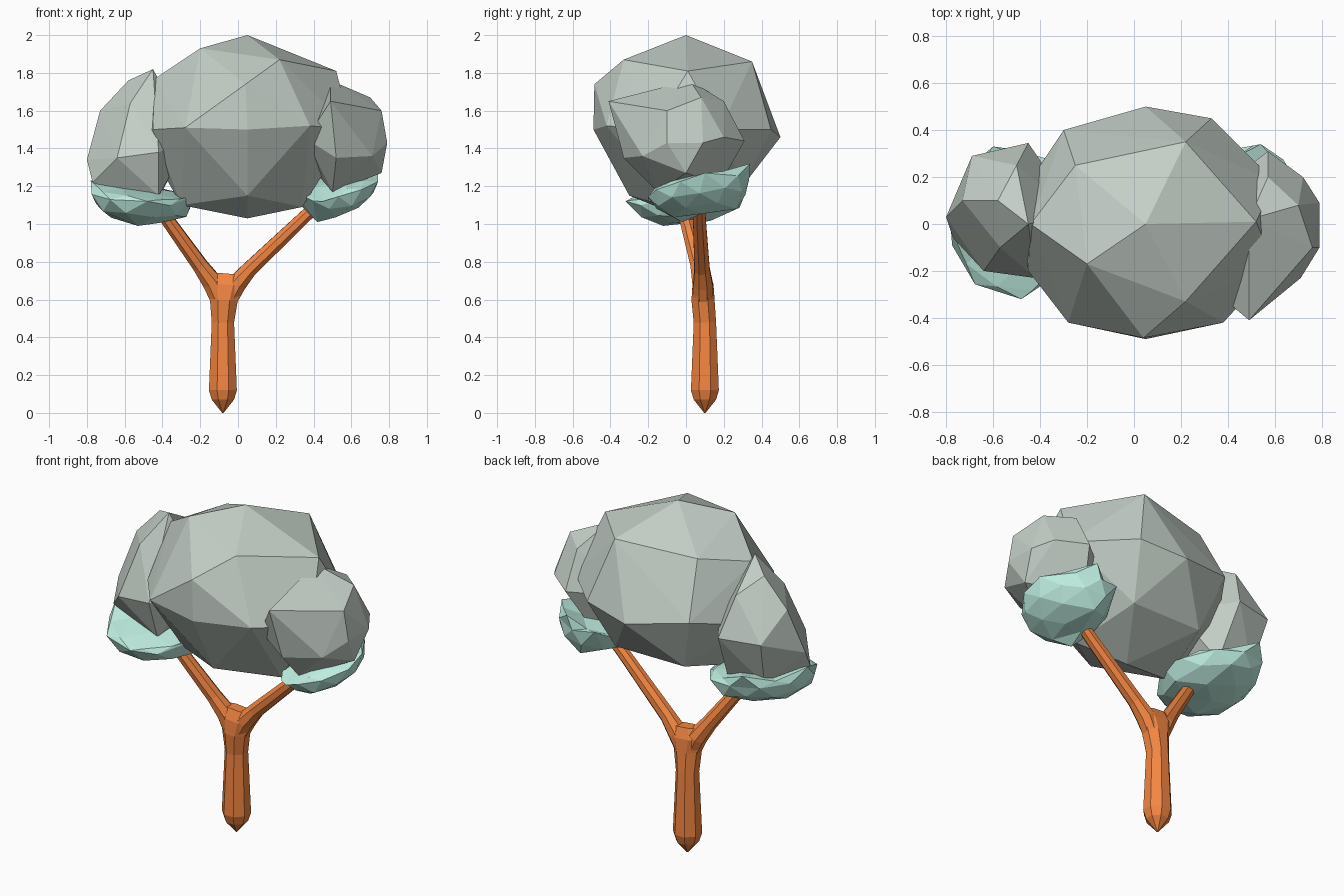
import bpy, bmesh, math, random
from mathutils import Vector, Euler

if "Cube" in bpy.data.objects:
    bpy.data.objects.remove(bpy.data.objects["Cube"])

random.seed(4)


def material(name, color):
    m = bpy.data.materials.new(name)
    m.diffuse_color = (*color, 1)
    m.use_nodes = True
    m.node_tree.nodes["Principled BSDF"].inputs["Base Color"].default_value = m.diffuse_color
    return m


def finish(name, bm, mat=None):
    bmesh.ops.recalc_face_normals(bm, faces=bm.faces)
    me = bpy.data.meshes.new(name)
    bm.to_mesh(me)
    bm.free()
    ob = bpy.data.objects.new(name, me)
    bpy.context.collection.objects.link(ob)
    if mat:
        me.materials.append(mat)
    return ob


def boulder(name, corners, mat):
    """Coarse faceted mass spanned by its corner points."""
    bm = bmesh.new()
    for c in corners:
        bm.verts.new(c)
    bmesh.ops.convex_hull(bm, input=bm.verts)
    return finish(name, bm, mat)


def blob(name, center, radii, tilt=(0, 0, 0), pulls=(), jitter=0.0, dish=1.0, mat=None):
    """Faceted ellipsoid, flattened on top; nearest vertices go to the pull points."""
    bm = bmesh.new()
    bmesh.ops.create_icosphere(bm, subdivisions=2, radius=1)
    rot = Euler([math.radians(a) for a in tilt]).to_matrix()
    for v in bm.verts:
        if v.co.z > .1:
            v.co.z *= dish
        s = 1 + random.uniform(-jitter, jitter)
        v.co = rot @ Vector([c * r * s for c, r in zip(v.co, radii)]) + Vector(center)
    free = list(bm.verts)
    for p in pulls:
        v = min(free, key=lambda q: (q.co - Vector(p)).length)
        v.co = p
        free.remove(v)
    return finish(name, bm, mat)


def tube(bm, rings, sides=8):
    """Loft of rings (x, y, z, rx, ry), each square to the path."""
    pts = [Vector(r[:3]) for r in rings]
    loops = []
    for i, (p, r) in enumerate(zip(pts, rings)):
        d = (pts[min(i + 1, len(pts) - 1)] - pts[max(i - 1, 0)]).normalized()
        v = d.cross(Vector((1, 0, 0))).normalized()
        u = v.cross(d)
        loops.append([bm.verts.new(p + u * r[3] * math.cos(a) + v * r[4] * math.sin(a))
                      for a in (math.tau * (k + .5) / sides for k in range(sides))])
    for a, b in zip(loops, loops[1:]):
        for k in range(sides):
            n = (k + 1) % sides
            bm.faces.new((a[k], a[n], b[n], b[k]))
    bm.faces.new(loops[0])
    bm.faces.new(loops[-1])


bark = material("bark", (0.9, 0.24, 0.055))
mint = material("mint_leaves", (0.52, 0.85, 0.75))
pale = material("pale_leaves", (0.55, 0.62, 0.57))

# Forked trunk: tapered stem and two branches
bm = bmesh.new()
tube(bm, [(-.08, .10, 0, .004, .004), (-.08, .10, .07, .064, .064),
          (-.08, .10, .12, .08, .08), (-.08, .10, .48, .064, .064),
          (-.075, .09, .60, .08, .066), (-.07, .09, .68, .115, .06),
          (-.065, .09, .738, .09, .035)])
tube(bm, [(-.09, .09, .58, .05, .05), (-.135, .085, .69, .056, .056),
          (-.20, .065, .78, .044, .044), (-.40, -.01, 1.06, .036, .036),
          (-.45, -.03, 1.14, .034, .034)])
tube(bm, [(-.06, .09, .58, .05, .05), (-.01, .09, .68, .056, .056),
          (.06, .085, .76, .044, .044), (.36, .07, 1.045, .036, .036),
          (.44, .07, 1.12, .034, .034)])
finish("trunk", bm, bark)

# Main crown: cap, belt and underside corners
boulder("main_crown", [
    (.05, 0, 2), (-.2, -.17, 1.93), (.22, -.33, 1.87), (.22, .35, 1.86), (.52, .01, 1.81),
    (-.25, .25, 1.83), (-.44, 0, 1.77), (.04, -.485, 1.74),
    (.05, -.49, 1.5), (-.28, -.42, 1.51), (.38, -.42, 1.52), (.05, .5, 1.46), (.33, .45, 1.5),
    (-.3, .4, 1.52), (-.5, .1, 1.45), (-.45, -.2, 1.5), (.6, .18, 1.5), (.6, -.18, 1.5),
    (.05, 0, 1.03), (.05, -.3, 1.15), (-.3, -.08, 1.1), (.34, -.08, 1.09),
    (.25, .3, 1.2), (-.2, .3, 1.2)], pale)

# Side crowns: the same kind of mass, smaller
boulder("left_crown", [
    (-.45, 0, 1.82), (-.58, .1, 1.76), (-.73, .1, 1.6), (-.8, .03, 1.34), (-.69, .29, 1.45),
    (-.45, .345, 1.45), (-.5, .25, 1.68), (-.77, -.06, 1.22), (-.64, -.2, 1.35),
    (-.42, -.23, 1.38), (-.57, -.1, 1.64), (-.25, .05, 1.45), (-.6, -.08, 1.15),
    (-.42, -.15, 1.15), (-.42, .2, 1.14), (-.65, .2, 1.18)], pale)
boulder("right_crown", [
    (.49, -.41, 1.65), (.36, -.3, 1.45), (.49, .02, 1.76), (.70, .08, 1.67), (.76, -.1, 1.6),
    (.79, .09, 1.43), (.79, -.1, 1.43), (.71, -.23, 1.36), (.57, .31, 1.44), (.72, .2, 1.46),
    (.57, .2, 1.65), (.76, 0, 1.27), (.3, .1, 1.4), (.52, -.33, 1.35), (.5, -.15, 1.17),
    (.5, .18, 1.21)], pale)

# Mint leaf pads cupping the side crowns from below
blob("left_leaf_pad", (-.51, .01, 1.14), (.275, .325, .14), (6, 6, 0),
     pulls=[(-.48, -.32, 1.12), (-.23, -.05, 1.15), (-.78, -.02, 1.23), (-.53, -.12, .99),
            (-.6, .33, 1.26)],
     jitter=.06, dish=.4, mat=mint)
blob("right_leaf_pad", (.52, .06, 1.19), (.225, .28, .14), (10, -13, 0),
     pulls=[(.42, -.02, 1.01), (.54, .34, 1.32), (.74, .1, 1.27), (.3, 0, 1.17),
            (.45, -.2, 1.12), (.38, .31, 1.25), (.5, .27, 1.08)],
     jitter=.06, dish=.4, mat=mint)
